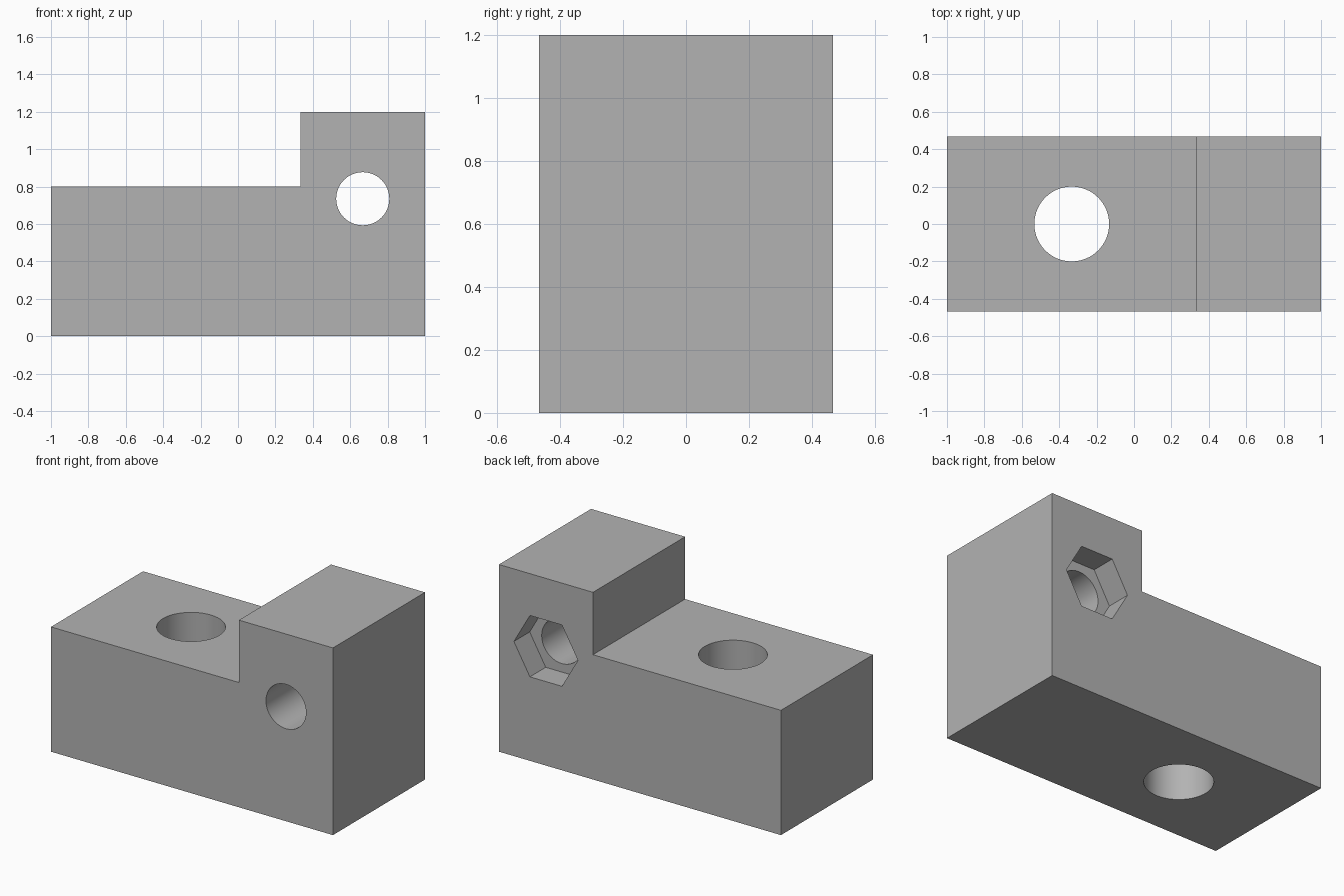
import bpy, bmesh, math
from mathutils import Matrix

cube = bpy.data.objects.get("Cube")
if cube:
    bpy.data.objects.remove(cube, do_unlink=True)

WIDTH = 0.933
BOLT_X, BOLT_Z = 0.667, 0.735
POCKET_DEPTH = 0.16

grey = bpy.data.materials.new("plain_grey")
grey.use_nodes = True
colour = (0.45, 0.45, 0.45, 1)
grey.diffuse_color = colour
grey.node_tree.nodes["Principled BSDF"].inputs["Base Color"].default_value = colour


def finish(name, bm):
    bmesh.ops.recalc_face_normals(bm, faces=bm.faces)
    mesh = bpy.data.meshes.new(name)
    bm.to_mesh(mesh)
    bm.free()
    mesh.materials.append(grey)
    obj = bpy.data.objects.new(name, mesh)
    bpy.context.collection.objects.link(obj)
    return obj


def prism_cutter(name, sides, radius, length, centre, along_y=False):
    matrix = Matrix.Translation(centre)
    if along_y:
        matrix = matrix @ Matrix.Rotation(math.radians(90), 4, "X")
    bm = bmesh.new()
    bmesh.ops.create_cone(bm, cap_ends=True, segments=sides, radius1=radius,
                          radius2=radius, depth=length, matrix=matrix)
    # Start the first corner on the x axis
    first = max(v.co.x for v in bm.verts) - centre[0]
    if first < radius * 0.99:
        turn = Matrix.Rotation(math.pi / sides, 3, "Y" if along_y else "Z")
        bmesh.ops.rotate(bm, verts=bm.verts, cent=centre, matrix=turn)
    obj = finish(name, bm)
    obj.hide_render = True
    obj.hide_viewport = True
    return obj


# Stepped block extruded from its side profile
bm = bmesh.new()
profile = [(-1, 0), (1, 0), (1, 1.2), (0.333, 1.2), (0.333, 0.8), (-1, 0.8)]
face = bm.faces.new([bm.verts.new((x, -WIDTH / 2, z)) for x, z in profile])
side = bmesh.ops.extrude_face_region(bm, geom=[face])
moved = [g for g in side["geom"] if isinstance(g, bmesh.types.BMVert)]
bmesh.ops.translate(bm, verts=moved, vec=(0, WIDTH, 0))
block = finish("stepped_block", bm)

# Upright hole, bolt hole and hexagonal nut pocket in the back
cutters = [
    prism_cutter("upright_hole_cutter", 64, 0.2, 3, (-0.333, 0, 0.4)),
    prism_cutter("bolt_hole_cutter", 64, 0.142, 3, (BOLT_X, 0, BOLT_Z), True),
    prism_cutter("nut_pocket_cutter", 6, 0.227, 2 * POCKET_DEPTH,
                 (BOLT_X, WIDTH / 2, BOLT_Z), True),
]
for cutter in cutters:
    cut = block.modifiers.new(cutter.name, "BOOLEAN")
    cut.operation = "DIFFERENCE"
    cut.solver = "EXACT"
    cut.object = cutter

# Apply the cuts, then smooth only the round walls
bpy.context.view_layer.objects.active = block
block.select_set(True)
for cutter in cutters:
    bpy.ops.object.modifier_apply(modifier=cutter.name)
    bpy.data.objects.remove(cutter, do_unlink=True)
bpy.ops.object.shade_smooth_by_angle(angle=math.radians(30))
